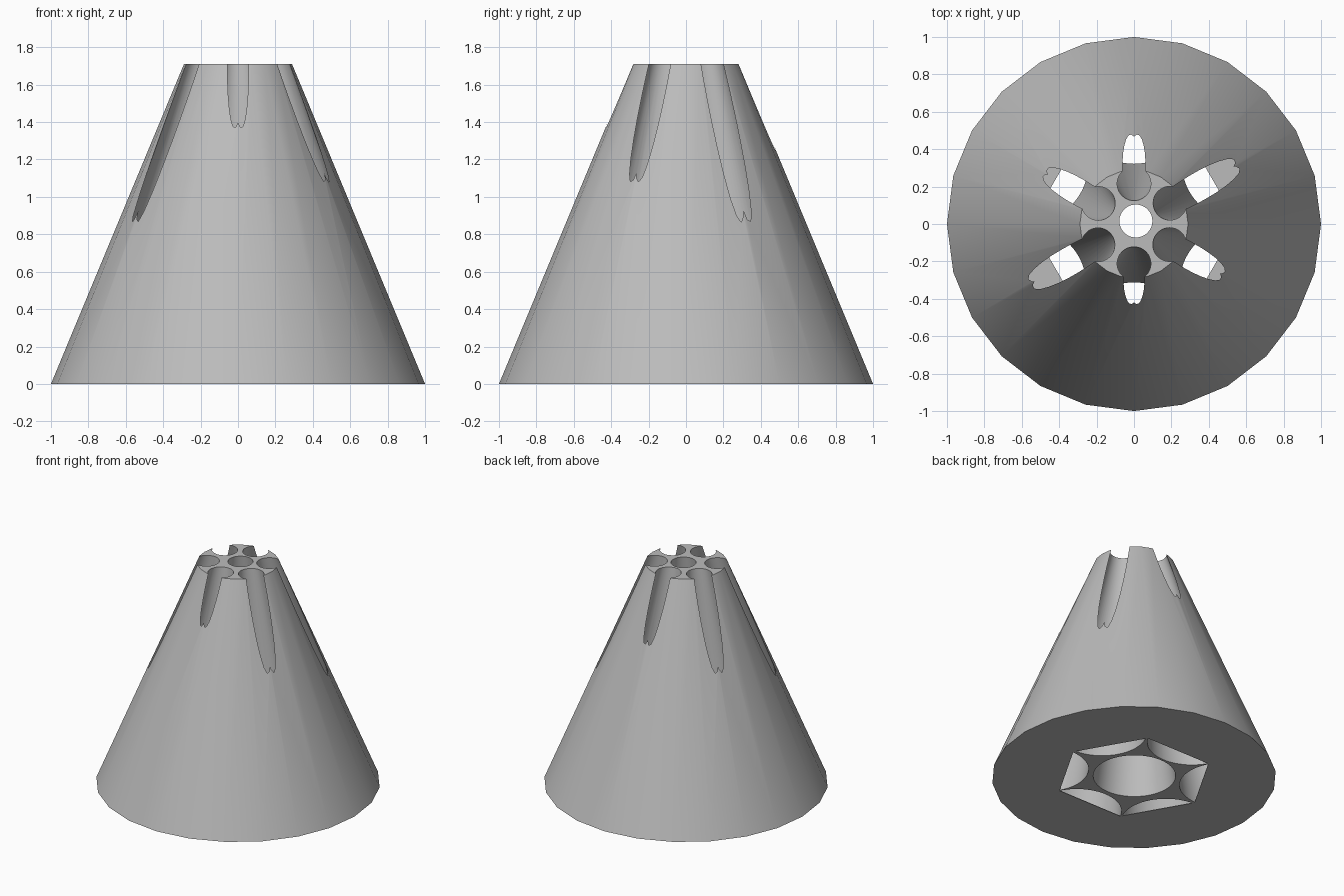
import bpy
import bmesh
from math import cos, sin, pi, radians

HEIGHT = 1.71
BASE_R, TOP_R = 1.0, 0.289

cube = bpy.data.objects.get("Cube")
if cube:
    bpy.data.objects.remove(cube, do_unlink=True)

grey = bpy.data.materials.new("plain_grey")
grey.use_nodes = True
grey.diffuse_color = (0.5, 0.5, 0.5, 1)
grey.node_tree.nodes["Principled BSDF"].inputs["Base Color"].default_value = (0.5, 0.5, 0.5, 1)


def frustum(name, sides, low, low_r, high, high_r):
    """Closed, possibly slanted, cone section between two level rings."""
    bm = bmesh.new()
    rings = []
    for (x, y, z), r in ((low, low_r), (high, high_r)):
        rings.append([bm.verts.new((x + r * cos(2 * pi * i / sides),
                                    y + r * sin(2 * pi * i / sides), z))
                      for i in range(sides)])
    for i in range(sides):
        j = (i + 1) % sides
        bm.faces.new((rings[0][i], rings[0][j], rings[1][j], rings[1][i]))
    bm.faces.new(rings[0][::-1])
    bm.faces.new(rings[1])
    mesh = bpy.data.meshes.new(name)
    bm.to_mesh(mesh)
    bm.free()
    mesh.materials.append(grey)
    obj = bpy.data.objects.new(name, mesh)
    bpy.context.collection.objects.link(obj)
    return obj


def bore(name, low_xy, low_r, high_xy, high_r):
    """Tapered channel cutter, stretched a little past both ends of the body."""
    def at(t):
        x, y = (a + (b - a) * t for a, b in zip(low_xy, high_xy))
        return (x, y, HEIGHT * t), low_r + (high_r - low_r) * t
    return frustum(name, 64, *at(-0.004), *at(1.03))


def cut(obj, cutter):
    cutter.hide_render = True
    mod = obj.modifiers.new("cut", 'BOOLEAN')
    mod.operation = 'DIFFERENCE'
    mod.solver = 'EXACT'
    mod.object = cutter
    bpy.context.view_layer.objects.active = obj
    bpy.ops.object.modifier_apply(modifier=mod.name)
    bpy.data.objects.remove(cutter, do_unlink=True)


# Main cone
body = frustum("cone_body", 24, (0, 0, 0), BASE_R, (0, 0, HEIGHT), TOP_R)

# Central channel
cut(body, bore("center_bore", (0.01, 0.016), 0.29, (0.01, 0.016), 0.088))

# Ring of six channels that break through the upper wall as slots:
# angle, distance from the axis at the base and at the top
channels = ((30, 0.658, 0.222), (90, 0.637, 0.215), (150, 0.645, 0.22),
            (210, 0.658, 0.222), (270, 0.627, 0.212), (330, 0.645, 0.22))
for angle, low_d, high_d in channels:
    c, s = cos(radians(angle)), sin(radians(angle))
    cut(body, bore("ring_bore", (low_d * c, low_d * s), 0.315,
                   (high_d * c, high_d * s), 0.09))

# Thin floor with a hexagonal opening
floor = frustum("base_plate", 24, (0, 0, 0), 0.999, (0, 0, 0.004), 0.997)
cut(floor, frustum("hex_opening", 6, (0, 0, -0.1), 0.557, (0, 0, 0.1), 0.557))

# Smooth the curved walls, keep the rims sharp
bpy.ops.object.select_all(action='DESELECT')
body.select_set(True)
bpy.context.view_layer.objects.active = body
bpy.ops.object.shade_smooth_by_angle(angle=radians(30))
